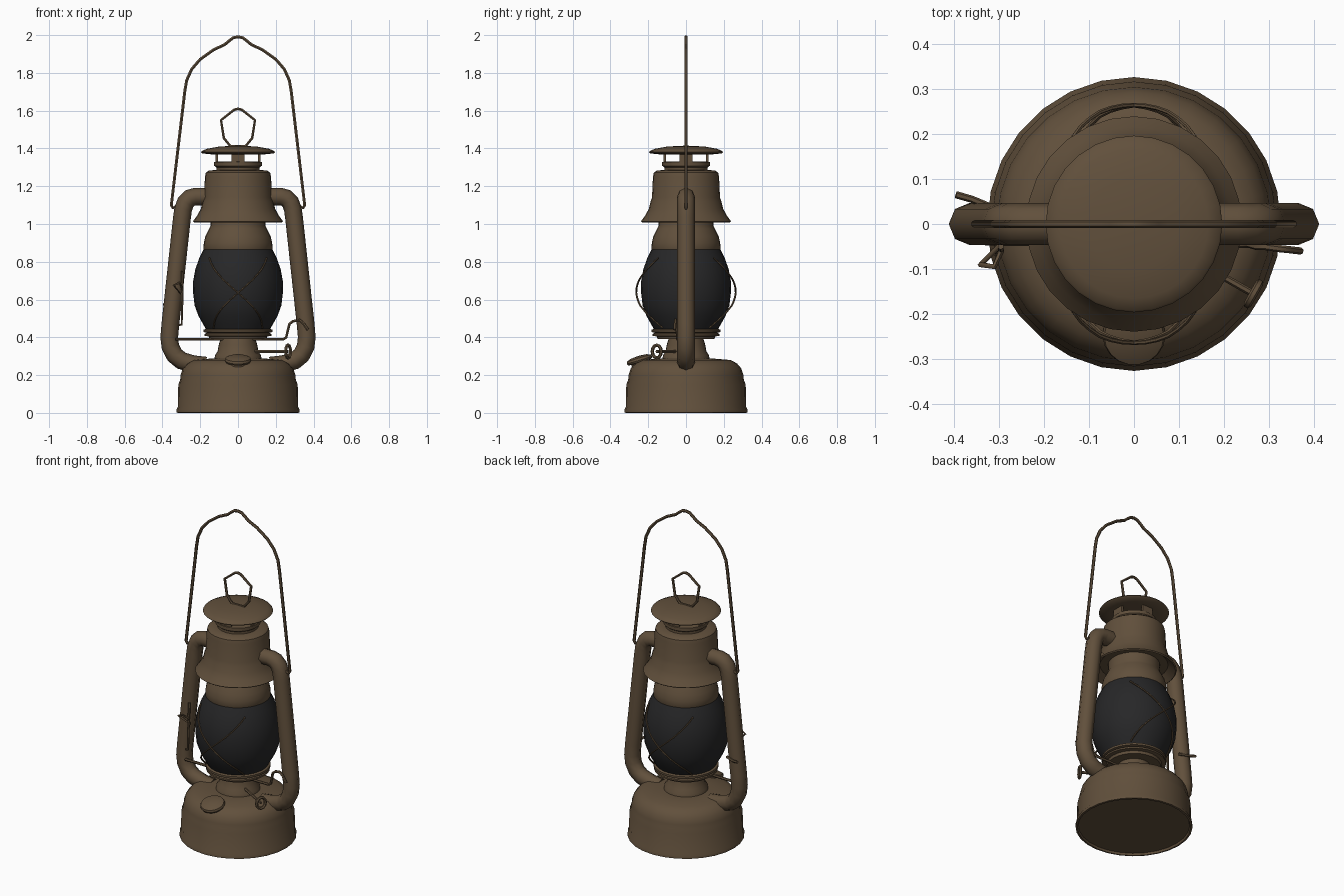
import bpy, bmesh, math
from mathutils import Vector, Matrix

if "Cube" in bpy.data.objects:
    bpy.data.objects.remove(bpy.data.objects["Cube"])


def material(name, rgb):
    m = bpy.data.materials.new(name)
    m.diffuse_color = (*rgb, 1)
    m.use_nodes = True
    m.node_tree.nodes["Principled BSDF"].inputs["Base Color"].default_value = m.diffuse_color
    return m


BROWN = material("aged_brown_metal", (0.12, 0.08, 0.045))
DARK = material("dark_glass", (0.02, 0.02, 0.021))


def finish(name, mesh, mat, angle=35):
    ob = bpy.data.objects.new(name, mesh)
    bpy.context.collection.objects.link(ob)
    mesh.materials.clear()
    mesh.materials.append(mat)
    bpy.ops.object.select_all(action='DESELECT')
    ob.select_set(True)
    bpy.context.view_layer.objects.active = ob
    bpy.ops.object.shade_smooth_by_angle(angle=math.radians(angle))
    return ob


def lathe(name, profile, mat=BROWN, n=28, matrix=None, angle=35):
    """Revolve (radius, z) points round the z axis."""
    bm = bmesh.new()
    rings = []
    for r, z in profile:
        if r == 0:
            rings.append([bm.verts.new((0, 0, z))] * n)
        else:
            rings.append([bm.verts.new((r * math.cos(2 * math.pi * i / n),
                                        r * math.sin(2 * math.pi * i / n), z)) for i in range(n)])
    for a, b in zip(rings, rings[1:]):
        for i in range(n):
            j = (i + 1) % n
            vs = list(dict.fromkeys((a[i], a[j], b[j], b[i])))
            if len(vs) > 2:
                bm.faces.new(vs)
    bmesh.ops.recalc_face_normals(bm, faces=bm.faces)
    if matrix:
        bm.transform(matrix)
    me = bpy.data.meshes.new(name)
    bm.to_mesh(me)
    bm.free()
    return finish(name, me, mat, angle)


def wire(name, pts, radius, cyclic=False, res=1):
    """Round wire or tube along a path."""
    cu = bpy.data.curves.new(name, 'CURVE')
    cu.dimensions = '3D'
    cu.bevel_depth = radius
    cu.bevel_resolution = res
    cu.use_fill_caps = True
    sp = cu.splines.new('POLY')
    sp.points.add(len(pts) - 1)
    for p, q in zip(sp.points, pts):
        p.co = (*q, 1)
    sp.use_cyclic_u = cyclic
    tmp = bpy.data.objects.new(name + "_path", cu)
    bpy.context.collection.objects.link(tmp)
    bpy.context.view_layer.update()
    me = bpy.data.meshes.new_from_object(tmp.evaluated_get(bpy.context.evaluated_depsgraph_get()))
    bpy.data.objects.remove(tmp)
    bpy.data.curves.remove(cu)
    return finish(name, me, BROWN, 50)


# fuel tank
lathe("fuel_tank", [(0, 0.012), (0.31, 0.012), (0.315, 0), (0.326, 0.002), (0.326, 0.018), (0.319, 0.03),
                    (0.316, 0.15), (0.306, 0.175), (0.304, 0.20), (0.293, 0.235), (0.27, 0.262),
                    (0.235, 0.28), (0.14, 0.288), (0, 0.29)])

# burner neck and globe plate
lathe("burner", [(0, 0.28), (0.125, 0.28), (0.122, 0.305), (0.108, 0.325), (0.102, 0.36),
                 (0.09, 0.40), (0, 0.40)])
lathe("globe_plate", [(0, 0.39), (0.15, 0.39), (0.155, 0.405), (0.178, 0.408), (0.178, 0.418),
                      (0.165, 0.424), (0.182, 0.428), (0.182, 0.44), (0.16, 0.45), (0, 0.45)])

# globe
GLOBE = [(0.165, 0.435), (0.185, 0.47), (0.21, 0.515), (0.23, 0.57), (0.238, 0.64),
         (0.237, 0.70), (0.226, 0.76), (0.205, 0.82), (0.182, 0.865)]
lathe("globe", [(0, 0.435)] + GLOBE + [(0, 0.865)], DARK)

# collar above the globe
lathe("globe_collar", [(0, 0.855), (0.178, 0.855), (0.183, 0.865), (0.181, 0.90), (0.173, 0.935),
                       (0.153, 0.975), (0.146, 0.99), (0.145, 1.05), (0, 1.05)])

# flared hood and chimney
lathe("hood", [(0.145, 1.045), (0.19, 1.045), (0.232, 1.008), (0.239, 1.014), (0.216, 1.045),
               (0.197, 1.08), (0.187, 1.12), (0.18, 1.14), (0.175, 1.25), (0.17, 1.272), (0.155, 1.283),
               (0.115, 1.286), (0.115, 1.30), (0.126, 1.308), (0.126, 1.328), (0.11, 1.332), (0, 1.332)])

# four posts holding the cap, leaving vents between them
bm = bmesh.new()
for k in range(4):
    rot = Matrix.Rotation(k * math.pi / 2, 4, 'Z')
    bmesh.ops.create_cube(bm, size=1, matrix=rot @ Matrix.Translation((0.113, 0, 1.35))
                          @ Matrix.Diagonal((0.012, 0.07, 0.05, 1)))
me = bpy.data.meshes.new("vent_posts")
bm.to_mesh(me)
bm.free()
finish("vent_posts", me, BROWN)

# cap
lathe("chimney_cap", [(0, 1.368), (0.135, 1.368), (0.19, 1.374), (0.196, 1.38), (0.192, 1.386),
                      (0.165, 1.398), (0.10, 1.41), (0, 1.415)], angle=45)

# lifting ring on the cap
wire("cap_ring", [(x, 0, z) for x, z in ((-0.04, 1.412), (-0.075, 1.455), (-0.09, 1.55), (-0.02, 1.605),
                                         (0, 1.61), (0.02, 1.605), (0.09, 1.55), (0.075, 1.455),
                                         (0.04, 1.412))], 0.008, cyclic=True)

# carrying handle, mirrored half path
half = [(0.325, 1.095), (0.345, 1.085), (0.353, 1.10), (0.282, 1.70), (0.272, 1.76), (0.245, 1.82),
        (0.20, 1.872), (0.13, 1.922), (0.07, 1.95), (0.05, 1.967), (0.025, 1.986)]
wire("carrying_handle", [(-x, 0, z) for x, z in half] + [(0, 0, 1.991)]
     + [(x, 0, z) for x, z in reversed(half)], 0.009)

# side air tubes
tube = [(0.14, 1.145), (0.225, 1.145), (0.255, 1.137), (0.277, 1.115), (0.29, 1.08), (0.297, 1.03),
        (0.358, 0.47), (0.364, 0.40), (0.358, 0.35), (0.335, 0.305), (0.30, 0.277), (0.24, 0.258), (0.17, 0.25)]
for side, s in (("left", -1), ("right", 1)):
    wire(side + "_air_tube", [(s * x, 0, z) for x, z in tube], 0.047, res=2)


# crossed guard wires, front and back
def globe_radius(z):
    for (r0, z0), (r1, z1) in zip(GLOBE, GLOBE[1:]):
        if z0 <= z <= z1:
            return r0 + (r1 - r0) * (z - z0) / (z1 - z0)
    return GLOBE[-1][0]


for face, mid in (("front", -math.pi / 2), ("back", math.pi / 2)):
    for lean in (-1, 1):
        pts = []
        for i in range(17):
            t = i / 8 - 1
            z = 0.635 + 0.185 * t
            r = globe_radius(z) + 0.006 + 0.02 * (1 - t * t)
            a = mid + lean * t * math.radians(46)
            pts.append((r * math.cos(a), r * math.sin(a), z))
        wire(f"{face}_guard_wire_{'a' if lean < 0 else 'b'}", pts, 0.005)

# tilted filler cap on the tank
lathe("filler_cap", [(0, -0.05), (0.05, -0.05), (0.05, -0.008), (0.066, -0.005), (0.07, 0.004),
                     (0.066, 0.016), (0.045, 0.024), (0, 0.028)], n=18,
      matrix=Matrix.Translation((0, -0.245, 0.275)) @ Matrix.Rotation(math.radians(17), 4, 'X'))

# wick adjuster: shaft and looped knob
d = Vector((0.87, -0.49, 0)).normalized()
tip = Vector((0.265, -0.155, 0.325))
wire("wick_shaft", [(0.07, -0.045, 0.325), tip], 0.008)
u = Vector((-d.y, d.x, 0))
wire("wick_knob", [tip + 0.027 * (u * math.cos(a) + Vector((0, 0, 1.25)) * math.sin(a))
                   for a in (i * math.pi / 6 for i in range(12))], 0.009, cyclic=True)

# globe lifting lever
wire("lift_lever", [(-0.33, -0.04, 0.39), (0.24, -0.045, 0.39), (0.255, -0.045, 0.40), (0.272, -0.05, 0.47),
                    (0.29, -0.05, 0.485), (0.325, -0.055, 0.492), (0.345, -0.057, 0.475),
                    (0.37, -0.06, 0.44)], 0.008)
wire("lever_upright", [(-0.315, -0.06, 0.465), (-0.298, -0.06, 0.468), (-0.295, -0.06, 0.60),
                       (-0.296, -0.05, 0.75)], 0.007)
wire("lever_loop", [(-0.295, -0.045, 0.62), (-0.34, -0.09, 0.675), (-0.31, -0.095, 0.69),
                    (-0.295, -0.06, 0.66)], 0.007, cyclic=True)
wire("lever_pin", [(-0.30, 0.03, 0.57), (-0.36, 0.055, 0.57), (-0.395, 0.065, 0.575)], 0.008)
